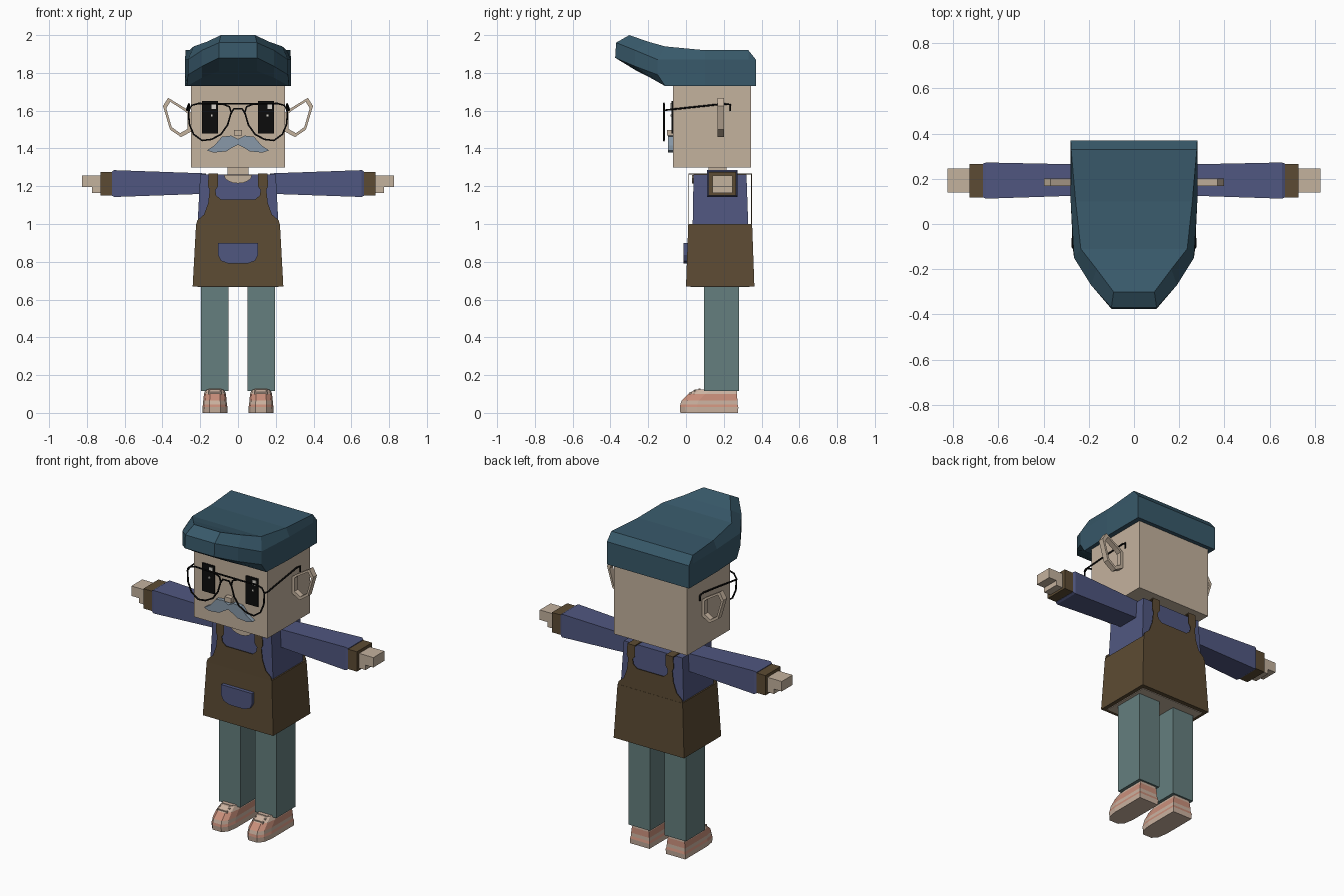
import bpy, bmesh
from math import sin, cos, pi

cube = bpy.data.objects.get("Cube")
if cube:
    bpy.data.objects.remove(cube)


def material(name, hex_code):
    rgb = [int(hex_code[i:i + 2], 16) / 255 for i in (0, 2, 4)]
    col = [((c + .055) / 1.055) ** 2.4 for c in rgb] + [1]
    m = bpy.data.materials.new(name)
    m.use_nodes = True
    m.diffuse_color = col
    m.node_tree.nodes["Principled BSDF"].inputs["Base Color"].default_value = col
    return m


skin = material("skin", "C4B29E")
teal = material("hat_teal", "38596A")
blue = material("shirt_blue", "505780")
brown = material("apron_brown", "5C4B33")
green = material("trouser_green", "657F7E")
black = material("black", "0C0C0C")
grey = material("moustache_grey", "8899A8")
salmon = material("shoe_salmon", "C98F7B")
beige = material("shoe_beige", "CBB2A0")
white = material("highlight", "D8D4CC")


def loft(name, rings, mats, closed=False, strip_caps=False):
    """Skin a list of equal rings; one material per band if several are given."""
    mats = mats if isinstance(mats, list) else [mats]
    bm = bmesh.new()
    vs = [[bm.verts.new(p) for p in r] for r in rings]
    n, count = len(rings[0]), len(rings)
    for i in range(count if closed else count - 1):
        a, b = vs[i], vs[(i + 1) % count]
        for j in range(n):
            k = (j + 1) % n
            f = bm.faces.new((a[j], a[k], b[k], b[j]))
            f.material_index = min(i, len(mats) - 1)
    if not closed:
        for idx, cap in ((0, vs[0]), (len(mats) - 1, vs[-1])):
            if strip_caps:
                for j in range(n // 2 - 1):
                    bm.faces.new((cap[j], cap[j + 1], cap[n - 2 - j], cap[n - 1 - j]))
            else:
                bm.faces.new(cap).material_index = idx
    bmesh.ops.recalc_face_normals(bm, faces=bm.faces)
    me = bpy.data.meshes.new(name)
    bm.to_mesh(me)
    bm.free()
    for m in mats:
        me.materials.append(m)
    ob = bpy.data.objects.new(name, me)
    bpy.context.collection.objects.link(ob)
    return ob


def rect_z(x0, x1, y0, y1, z):
    return [(x0, y0, z), (x1, y0, z), (x1, y1, z), (x0, y1, z)]


def rect_x(x, y0, y1, z0, z1):
    return [(x, y0, z0), (x, y1, z0), (x, y1, z1), (x, y0, z1)]


def box(name, x, y, z, mat):
    return loft(name, [rect_z(*x, *y, h) for h in z], mat)


def plate(name, pts, y0, y1, mat):
    """Extrude an x-z outline along y."""
    return loft(name, [[(x, y, z) for x, z in pts] for y in (y0, y1)], mat)


def mirrored(half):
    return half + [(-x, z) for x, z in reversed(half) if x > 0]


def wire(name, pts, cyclic=False):
    cu = bpy.data.curves.new(name, "CURVE")
    cu.dimensions = "3D"
    cu.bevel_depth = .005
    cu.bevel_resolution = 1
    sp = cu.splines.new("POLY")
    sp.points.add(len(pts) - 1)
    for p, co in zip(sp.points, pts):
        p.co = (*co, 1)
    sp.use_cyclic_u = cyclic
    cu.materials.append(black)
    ob = bpy.data.objects.new(name, cu)
    bpy.context.collection.objects.link(ob)


# Head, neck and hat
box("head", (-.25, .25), (-.07, .345), (1.3, 1.76), skin)
box("neck", (-.055, .055), (.12, .215), (1.22, 1.32), skin)
stations = [
    [(.28, .37, 1.73), (.28, .37, 1.8), (.28, .37, 1.86), (.28, .37, 1.87)],
    [(.28, .33, 1.73), (.28, .33, 1.8), (.28, .33, 1.87), (.278, .33, 1.92)],
    [(.28, .1, 1.73), (.28, .1, 1.8), (.28, .1, 1.87), (.258, .1, 1.92)],
    [(.27, -.11, 1.73), (.265, -.15, 1.79), (.265, -.15, 1.87), (.235, -.11, 1.94)],
    [(.19, -.19, 1.775), (.19, -.27, 1.835), (.19, -.27, 1.92), (.165, -.2, 1.965)],
    [(.1, -.26, 1.81), (.1, -.375, 1.88), (.1, -.37, 1.96), (.09, -.3, 2)],
]
loft("hat", [s + [(-x, y, z) for x, y, z in reversed(s)] for s in stations],
     teal, strip_caps=True)

# Nose and moustache
box("nose", (-.022, .022), (-.1, -.07), (1.468, 1.497), skin)
plate("moustache", mirrored([
    (0, 1.42), (.03, 1.405), (.06, 1.385), (.13, 1.378), (.165, 1.39),
    (.125, 1.415), (.085, 1.462), (.035, 1.468), (0, 1.45)]), -.095, -.069, grey)

# Torso, neckline and apron
loft("torso", [rect_z(-.215, .215, .035, .33, .98),
               rect_z(-.2, .2, .04, .32, 1.262)], blue)
plate("neckline", [(.075 * cos(pi + pi * i / 8), 1.26 + .045 * sin(pi + pi * i / 8))
                   for i in range(9)], .031, .04, skin)
loft("apron_skirt", [rect_z(-.24, .24, 0, .362, .67),
                     rect_z(-.222, .222, .012, .35, 1)], brown)
box("hips", (-.215, .215), (.025, .335), (.666, .7), skin)
bib = mirrored([(.221, 1), (.215, 1.02), (.18, 1.05), (.158, 1.11), (.15, 1.18),
                (.16, 1.2), (.155, 1.268), (.105, 1.268), (.105, 1.2),
                (.12, 1.18), (.115, 1.15), (.09, 1.13)])
plate("front_bib", bib, .012, .016, brown)
plate("back_bib", bib, .345, .349, brown)
plate("pocket", mirrored([(.105, .9), (.105, .835), (.09, .805), (.05, .79)]),
      -.014, .01, blue)

for s, side in ((1, "left_"), (-1, "right_")):
    # Shoulder strap
    box(side + "strap", (s * .105, s * .155), (.012, .349), (1.261, 1.268), brown)

    # Arm, cuff and hand
    loft(side + "sleeve", [rect_x(s * .17, .128, .262, 1.16, 1.268),
                           rect_x(s * .655, .112, .272, 1.143, 1.285),
                           rect_x(s * .668, .118, .266, 1.15, 1.278)], blue)
    box(side + "cuff", (s * .66, s * .728), (.118, .266), (1.152, 1.274), brown)
    box(side + "hand", (s * .72, s * .825), (.14, .246), (1.195, 1.256), skin)
    box(side + "fingers", (s * .72, s * .772), (.14, .246), (1.165, 1.2), skin)

    # Leg
    box(side + "leg", (s * .05, s * .195), (.095, .28), (.115, .69), green)

    # Shoe in coloured layers with a rounded toe
    rings = []
    for z, w, toe, heel in ((0, .066, -.03, .275), (.03, .067, -.033, .277),
                            (.045, .063, -.03, .273), (.065, .062, -.024, .272),
                            (.1, .058, .012, .27), (.125, .05, .05, .268)):
        half = [(w, heel), (w, toe + .09), (w * .85, toe + .03), (w * .45, toe)]
        outline = half + [(-x, y) for x, y in reversed(half)]
        rings.append([(s * .122 + x, y, z) for x, y in outline])
    loft(side + "shoe", rings, [beige, salmon, beige, salmon, beige])
    for i in range(3):
        y, z = .018 + i * .024, .106 + i * .009
        box(side + "lace", (s * .122 - .035, s * .122 + .035), (y, y + .01),
            (z - .01, z + .004), beige)

    # Ear hoop
    outer = [(.25, 1.59), (.275, 1.61), (.37, 1.668), (.397, 1.625),
             (.36, 1.5), (.302, 1.46), (.25, 1.488)]
    inner = [(.322 + (x - .322) * .77, 1.565 + (z - 1.565) * .8) for x, z in outer]
    loft(side + "ear", [[(s * x, y, z) for x, z in loop] for loop, y in
                        ((outer, .168), (outer, .202), (inner, .202), (inner, .168))],
         skin, closed=True)

    # Eye with its highlights
    box(side + "eye", (s * .107, s * .19), (-.078, -.069), (1.48, 1.652), black)
    cx = s * .148 + .02
    box(side + "eye_glint", (cx - .012, cx + .012), (-.081, -.077), (1.61, 1.64), white)
    box(side + "eye_spark", (cx - .016, cx - .006), (-.081, -.077), (1.57, 1.58), white)

    # Glasses rim and temple
    rim = [(.262, 1.6), (.245, 1.628), (.21, 1.638), (.08, 1.635), (.045, 1.62),
           (.036, 1.59), (.055, 1.525), (.09, 1.475), (.14, 1.448), (.19, 1.442),
           (.235, 1.475), (.258, 1.53)]
    wire(side + "glasses_rim", [(s * x, -.117, z) for x, z in rim], True)
    wire(side + "glasses_temple", [(s * .26, -.117, 1.6), (s * .272, -.1, 1.604),
                                   (s * .26, .2, 1.636), (s * .26, .235, 1.632),
                                   (s * .26, .235, 1.598)])

# Glasses bridge
wire("glasses_top_bar", [(-.09, -.117, 1.636), (.09, -.117, 1.636)])
wire("glasses_bridge", [(-.037, -.117, 1.585), (-.022, -.117, 1.61),
                        (.022, -.117, 1.61), (.037, -.117, 1.585)])
